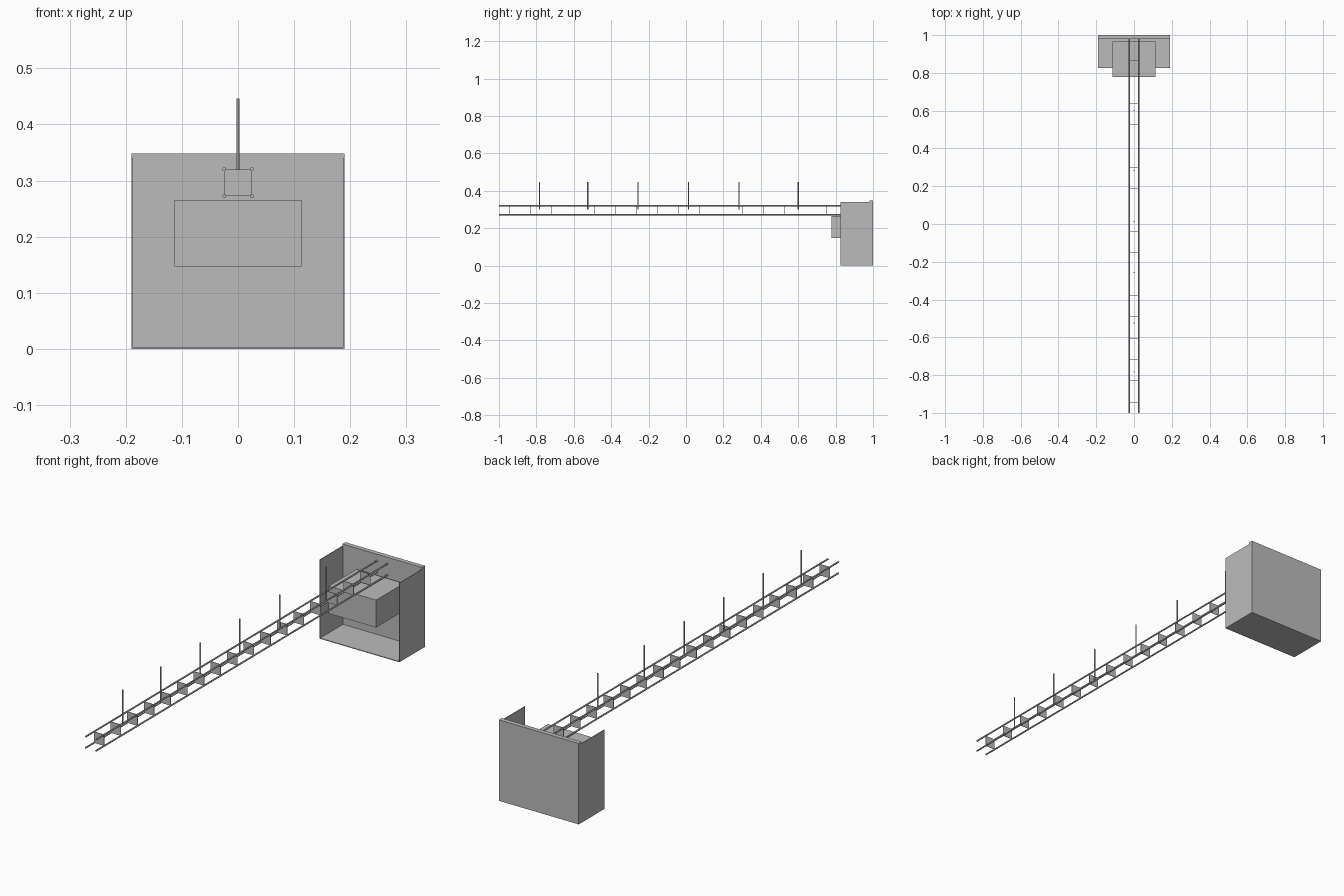
import bpy
from math import pi

cube = bpy.data.objects.get("Cube")
if cube:
    bpy.data.objects.remove(cube, do_unlink=True)

grey = bpy.data.materials.new("plain grey")
grey.use_nodes = True
COLOUR = (0.5, 0.5, 0.5, 1)
grey.diffuse_color = COLOUR
grey.node_tree.nodes["Principled BSDF"].inputs["Base Color"].default_value = COLOUR


def finish(name):
    ob = bpy.context.object
    ob.name = name
    ob.data.materials.append(grey)
    return ob


def box(name, x0, x1, y0, y1, z0, z1):
    bpy.ops.mesh.primitive_cube_add(
        size=1, location=((x0 + x1) / 2, (y0 + y1) / 2, (z0 + z1) / 2))
    ob = finish(name)
    ob.scale = (x1 - x0, y1 - y0, z1 - z0)
    bpy.ops.object.transform_apply(location=False, rotation=False, scale=True)
    return ob


def rod(name, radius, length, location, along_y=False):
    bpy.ops.mesh.primitive_cylinder_add(
        vertices=12, radius=radius, depth=length, location=location,
        rotation=(pi / 2 if along_y else 0, 0, 0))
    finish(name)
    bpy.ops.object.shade_smooth_by_angle()


# Open-topped housing: back panel, two side sheets and a floor sheet
HALF, SHEET = 0.19, 0.003
FRONT, PANEL = 0.825, 0.98
box("back_panel", -HALF, HALF, PANEL, 1, 0, 0.348)
box("floor_sheet", -HALF, HALF, FRONT, PANEL, 0, SHEET)
box("right_side_sheet", -HALF, SHEET - HALF, FRONT, PANEL, SHEET, 0.34)
box("left_side_sheet", HALF - SHEET, HALF, FRONT, PANEL, SHEET, 0.34)

# Block inside the housing
box("inner_block", -0.113, 0.113, 0.777, 0.966, 0.147, 0.265)

# Four long rails
RAIL_X, LOW, HIGH = 0.0245, 0.272, 0.32
for side, x in (("right", -RAIL_X), ("left", RAIL_X)):
    for level, z in (("lower", LOW), ("upper", HIGH)):
        rod(f"{side}_{level}_rail", 0.0035, 1 + PANEL, (x, (PANEL - 1) / 2, z), True)

# Square cross plates between the rails
for i in range(17):
    y = -0.943 + 0.113 * i
    box(f"cross_plate_{i + 1}", -RAIL_X, RAIL_X, y - 0.001, y + 0.001, LOW, HIGH)

# Upright hanger rods
for i, y in enumerate((-0.783, -0.525, -0.257, 0.013, 0.283, 0.6)):
    rod(f"hanger_rod_{i + 1}", 0.003, 0.147, (0, y, 0.3725))
